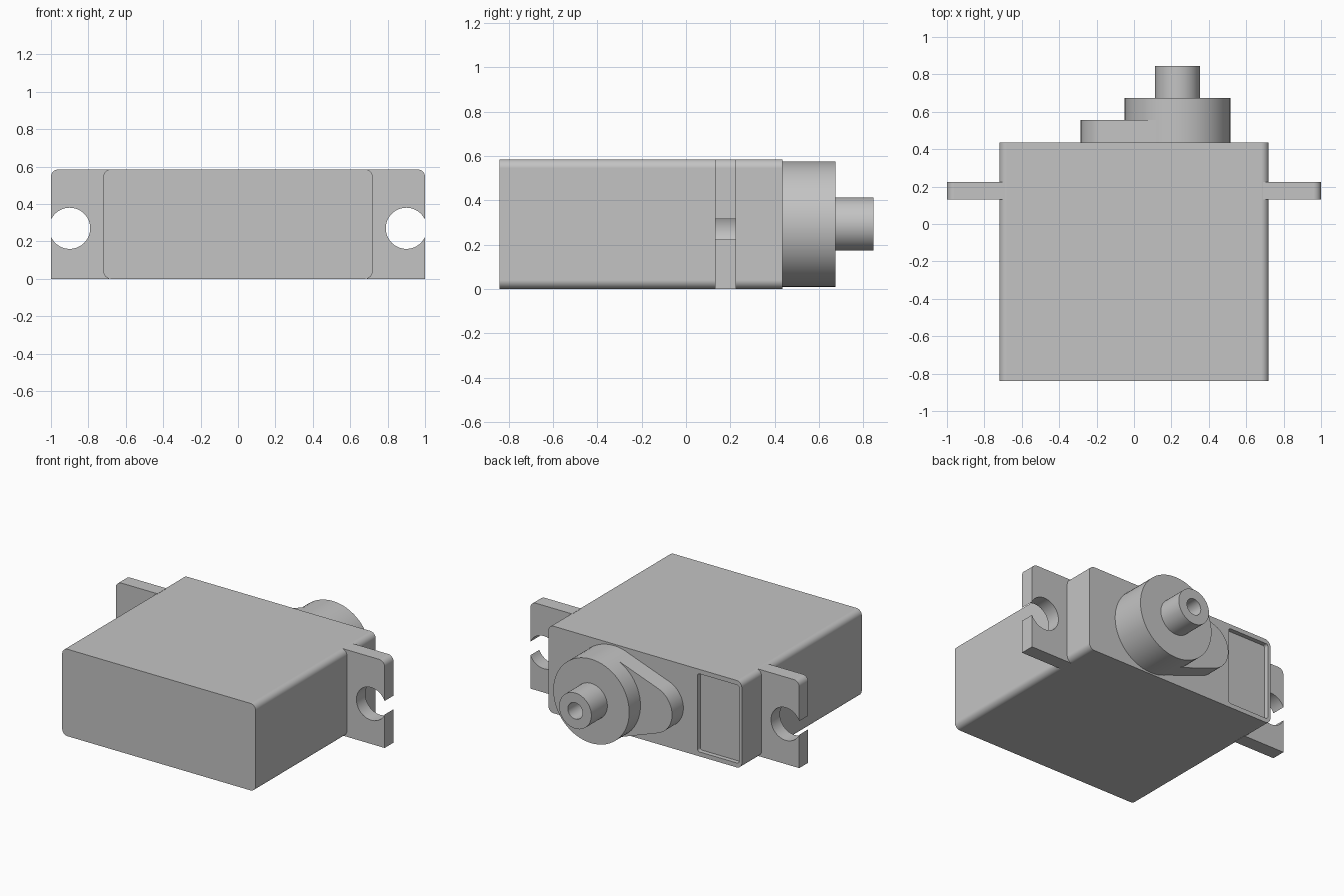
import bpy, bmesh, math

if "Cube" in bpy.data.objects:
    bpy.data.objects.remove(bpy.data.objects["Cube"])

H = 0.585                      # body height
CX, CZ = 0.2325, 0.2925        # output shaft axis

grey = bpy.data.materials.new("grey_plastic")
grey.diffuse_color = (0.55, 0.55, 0.55, 1)
grey.use_nodes = True
grey.node_tree.nodes["Principled BSDF"].inputs["Base Color"].default_value = grey.diffuse_color


def arc(cx, cz, r, a0, a1, n):
    """Points on an arc, angles in degrees."""
    return [(cx + r * math.cos(math.radians(a0 + (a1 - a0) * i / n)),
             cz + r * math.sin(math.radians(a0 + (a1 - a0) * i / n)))
            for i in range(n + 1)]


def circle(cx, cz, r, n=64):
    return arc(cx, cz, r, 0, 360, n)[:-1]


def rounded_rect(x0, x1, z0, z1, r, n=8):
    return (arc(x1 - r, z1 - r, r, 0, 90, n) + arc(x0 + r, z1 - r, r, 90, 180, n)
            + arc(x0 + r, z0 + r, r, 180, 270, n) + arc(x1 - r, z0 + r, r, 270, 360, n))


def prism(name, pts, y0, y1):
    """Extrude an x-z outline along y."""
    bm = bmesh.new()
    face = bm.faces.new([bm.verts.new((x, y0, z)) for x, z in pts])
    ext = bmesh.ops.extrude_face_region(bm, geom=[face])
    top = [v for v in ext["geom"] if isinstance(v, bmesh.types.BMVert)]
    bmesh.ops.translate(bm, verts=top, vec=(0, y1 - y0, 0))
    bmesh.ops.recalc_face_normals(bm, faces=bm.faces[:])
    me = bpy.data.meshes.new(name)
    bm.to_mesh(me)
    bm.free()
    me.materials.append(grey)
    ob = bpy.data.objects.new(name, me)
    bpy.context.collection.objects.link(ob)
    return ob


def activate(ob):
    bpy.ops.object.select_all(action="DESELECT")
    ob.select_set(True)
    bpy.context.view_layer.objects.active = ob


def cut(ob, cutter):
    mod = ob.modifiers.new("cut", "BOOLEAN")
    mod.operation, mod.solver, mod.object = "DIFFERENCE", "EXACT", cutter
    activate(ob)
    bpy.ops.object.modifier_apply(modifier=mod.name)
    bpy.data.objects.remove(cutter)


def smooth(ob):
    activate(ob)
    bpy.ops.object.shade_smooth_by_angle(angle=math.radians(30))
    mod = ob.modifiers.new("flat_sides", "WEIGHTED_NORMAL")
    mod.keep_sharp = True


# Case with the shallow rectangular recess on its back face
body = prism("body", rounded_rect(-0.72, 0.72, 0, H, 0.04), -0.84, 0.435)
cut(body, prism("recess_cutter", rounded_rect(-0.70, -0.39, 0.03, 0.555, 0.015, 4), 0.405, 0.5))

# Mounting lugs with open screw holes
hx, hz, hr = 0.90, 0.27, 0.11
open_a = math.degrees(math.acos((1 - hx) / hr))
lug = ([(0.69, 0), (1, 0)]
       + arc(hx, hz, hr, 360 - open_a, open_a, 48)
       + arc(0.96, H - 0.04, 0.04, 0, 90, 8) + [(0.69, H)])
lugs = [prism(name, [(s * x, z) for x, z in lug], 0.13, 0.225)
        for name, s in (("right_lug", 1), ("left_lug", -1))]

# Round gear housing
housing = prism("gear_housing", circle(CX, CZ, 0.2825), 0.42, 0.675)

# Lower tapered housing, tangent to the round one
R, r = 0.2815, 0.16
tip = -0.285 + r
ang = math.degrees(math.acos((R - r) / (CX - tip)))
taper = prism("tapered_housing",
              arc(tip, CZ, r, 180 - ang, 180 + ang, 32)
              + arc(CX, CZ, R, 180 + ang, 540 - ang, 48), 0.42, 0.555)

# Output shaft with screw hole
shaft = prism("output_shaft", circle(CX, CZ, 0.12, 48), 0.66, 0.845)
cut(shaft, prism("hole_cutter", circle(CX, CZ, 0.055, 32), 0.68, 0.9))

for ob in [body, housing, taper, shaft] + lugs:
    smooth(ob)
